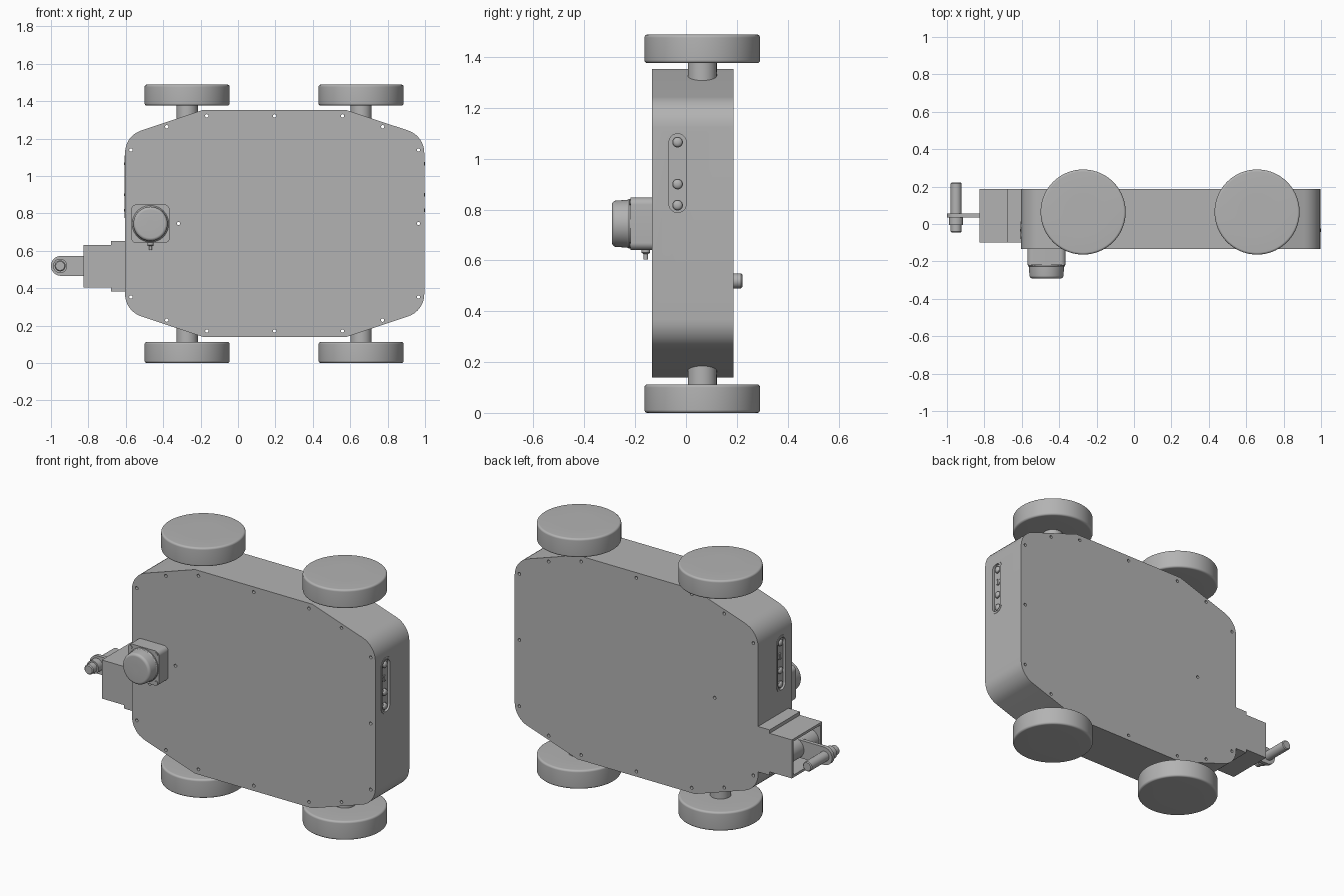
import bpy, bmesh, math
from mathutils import Vector, Matrix

cube = bpy.data.objects.get("Cube")
if cube:
    bpy.data.objects.remove(cube, do_unlink=True)

grey = bpy.data.materials.new("plain grey")
grey.use_nodes = True
grey.diffuse_color = (0.45, 0.45, 0.45, 1)
grey.node_tree.nodes["Principled BSDF"].inputs["Base Color"].default_value = (0.45, 0.45, 0.45, 1)

# How profile (u, v) and depth w map to x, y, z for each axis
PLACE = {"X": lambda u, v, w: (w, u, v),
         "Y": lambda u, v, w: (u, w, v),
         "Z": lambda u, v, w: (u, v, w)}


def finish(bm, name):
    bmesh.ops.recalc_face_normals(bm, faces=bm.faces)
    mesh = bpy.data.meshes.new(name)
    bm.to_mesh(mesh)
    bm.free()
    mesh.materials.append(grey)
    obj = bpy.data.objects.new(name, mesh)
    bpy.context.collection.objects.link(obj)
    return obj


def rounded(corners, steps=8):
    """Polygon from (u, v, radius) corners."""
    out = []
    for i, (u, v, r) in enumerate(corners):
        p = Vector((u, v))
        if r == 0:
            out.append(p)
            continue
        a = (Vector(corners[i - 1][:2]) - p).normalized()
        b = (Vector(corners[(i + 1) % len(corners)][:2]) - p).normalized()
        half = a.angle(b) / 2
        c = p + (a + b).normalized() * r / math.sin(half)
        s = p + a * r / math.tan(half) - c
        e = p + b * r / math.tan(half) - c
        turn = math.atan2(s.x * e.y - s.y * e.x, s.dot(e))
        for k in range(steps + 1):
            out.append(c + Matrix.Rotation(turn * k / steps, 2) @ s)
    return out


def rect(u, v, w, h, r=0):
    return rounded([(u - w / 2, v - h / 2, r), (u + w / 2, v - h / 2, r),
                    (u + w / 2, v + h / 2, r), (u - w / 2, v + h / 2, r)])


def circle(u, v, r, n=48):
    return [(u + r * math.cos(math.tau * i / n), v + r * math.sin(math.tau * i / n))
            for i in range(n)]


def add_prism(bm, pts, axis, lo, hi):
    rings = [[bm.verts.new(PLACE[axis](p[0], p[1], w)) for p in pts] for w in (lo, hi)]
    bm.faces.new(rings[0])
    bm.faces.new(rings[1])
    n = len(pts)
    for i in range(n):
        j = (i + 1) % n
        bm.faces.new((rings[0][i], rings[0][j], rings[1][j], rings[1][i]))


def prism(name, *parts):
    """Object made of one or more (points, axis, low, high) prisms."""
    bm = bmesh.new()
    for part in parts:
        add_prism(bm, *part)
    return finish(bm, name)


def lathe(name, profile, axis, u, v, n=64):
    """Spin (radius, depth) points around an axis through (u, v)."""
    bm = bmesh.new()
    rings = []
    for r, w in profile:
        rings.append([bm.verts.new(PLACE[axis](cu, cv, w)) for cu, cv in circle(u, v, r, n)])
    for a, b in zip(rings, rings[1:]):
        for i in range(n):
            j = (i + 1) % n
            bm.faces.new((a[i], a[j], b[j], b[i]))
    bm.faces.new(rings[0])
    bm.faces.new(rings[-1])
    return finish(bm, name)


def cut(obj, cutter):
    cutter.hide_render = True
    mod = obj.modifiers.new("cut", "BOOLEAN")
    mod.operation = "DIFFERENCE"
    mod.solver = "EXACT"
    mod.object = cutter
    bpy.context.view_layer.objects.active = obj
    bpy.ops.object.modifier_apply(modifier=mod.name)
    bpy.data.objects.remove(cutter, do_unlink=True)


# Main dimensions
MID_X, MID_Z = 0.196, 0.746
LEFT, RIGHT, FRONT, BACK = -0.604, 0.995, -0.133, 0.186
SLOT_Y, SLOT_Z = -0.033, 0.943

# Body shell
half_outline = [(0.8, -0.468, 0.125), (0.8, 0.468, 0.125), (0.385, 0.606, 0)]
corners = [(MID_X + u, MID_Z + v, r) for u, v, r in half_outline]
corners += [(MID_X - u, MID_Z + v, r) for u, v, r in reversed(half_outline)]
corners.insert(3, corners.pop(3))
corners = corners[:5] + [(MID_X - 0.8, MID_Z - 0.468, 0.125),
                         (MID_X - 0.385, MID_Z - 0.606, 0), (MID_X + 0.385, MID_Z - 0.606, 0)]
body = prism("body_shell", (rounded(corners), "Y", FRONT, BACK))

# Screw holes, mirrored around the outline
spots = [(MID_X, 0.575), (MID_X, -0.575), (0.965, 0), (-0.318, 0)]
spots = [(x, MID_Z + z) for x, z in spots]
for sx in (-1, 1):
    for sz in (-1, 1):
        for u, v in ((0.363, 0.575), (0.577, 0.517), (0.769, 0.393)):
            spots.append((MID_X + sx * u, MID_Z + sz * v))
cut(body, prism("hole_cutter", *[(circle(x, z, 0.009, 16), "Y", -1, 1) for x, z in spots]))

# Recessed button panels on both ends
panel = rect(SLOT_Y, SLOT_Z, 0.068, 0.31, 0.0339)
cut(body, prism("panel_cutter", (panel, "X", LEFT - 0.1, LEFT + 0.012),
                (panel, "X", RIGHT - 0.012, RIGHT + 0.1)))
for side, face, s in (("right", LEFT, -1), ("left", RIGHT, 1)):
    rim = prism(side + "_panel_rim",
                (rect(SLOT_Y, SLOT_Z, 0.094, 0.335, 0.0469), "X", face - s * 0.006, face + s * 0.003))
    cut(rim, prism("rim_cutter", (panel, "X", face - 0.1, face + 0.1)))
    for i, z in enumerate((1.065, 0.983, 0.9, 0.817)):
        base = face - s * 0.014
        if i == 1:
            prism(side + "_port", (circle(SLOT_Y, z, 0.02, 32), "X", base, base + s * 0.006),
                  (rect(SLOT_Y, z, 0.01, 0.034), "X", base, base + s * 0.01))
        else:
            dome = [(0.021, base), (0.021, base + s * 0.008)]
            dome += [(0.019 * math.cos(a * 0.19), base + s * (0.008 + 0.011 * math.sin(a * 0.19)))
                     for a in range(8)]
            lathe(side + "_button_" + str(i), dome, "X", SLOT_Y, z, 32)

# Wheels and axles
for x, end in ((-0.272, "right"), (0.658, "left")):
    for level, lo, hi, a, b in (("lower", 0, 0.112, 0.1, 0.32), ("upper", 1.376, 1.488, 1.17, 1.39)):
        tyre = rounded([(0.1, lo, 0), (0.2275, lo, 0.012), (0.2275, hi, 0.012), (0.1, hi, 0)])
        lathe(level + "_" + end + "_wheel", tyre, "Z", x, 0.064, 96)
        lathe(level + "_" + end + "_axle", [(0.057, a), (0.057, b)], "Z", x, 0.064)

# Scanner on the front: square base, round turret, cable plug
SX, SZ = -0.468, 0.744
prism("scanner_base", (rect(SX, SZ, 0.205, 0.206, 0.028), "Y", -0.218, FRONT + 0.01))
turret = [(0.098, -0.21), (0.098, -0.225), (0.094, -0.23)]
turret += [tuple(p) for p in rounded([(0.094, -0.23, 0), (0.09, -0.291, 0.016), (0.02, -0.291, 0)])[1:]]
lathe("scanner_turret", turret, "Y", SX, SZ)
for sx in (-1, 1):
    for sz in (-1, 1):
        lathe("scanner_screw", [(0.01, -0.21), (0.01, -0.222)], "Y",
              SX + sx * 0.084, SZ + sz * 0.084, 16)
lathe("cable_plug", [(0.017, 0.66), (0.017, 0.63), (0.009, 0.625), (0.009, 0.603)], "Z", SX, -0.158, 24)

# Hitch housing, open at its outer end
HZ, HY = 0.517, 0.0435
housing = prism("hitch_housing", (rect(HY, HZ, 0.285, 0.229), "X", -0.826, LEFT + 0.01))
cut(housing, prism("housing_cutter", (rect(HY, HZ, 0.255, 0.2), "X", -0.9, -0.69)))
prism("hitch_flange", (rect(HY, HZ, 0.285, 0.27), "X", -0.68, LEFT + 0.01))
lathe("hitch_roller", [(0.06, -0.086), (0.06, 0.173)], "Y", -0.755, HZ)

# Tow arm with its pin
prism("tow_arm", (rounded([(-0.74, 0.466, 0), (-0.74, 0.572, 0), (-1.0, 0.572, 0.0529),
                           (-1.0, 0.466, 0.0529)], 12), "Y", 0.035, 0.057))
lathe("tow_pin", [(0.024, -0.046), (0.029, -0.041), (0.029, 0.217), (0.024, 0.222)], "Y", -0.951, 0.519)
lathe("pin_collar", [(0.038, -0.005), (0.038, 0.037)], "Y", -0.951, 0.519)

# Smooth shading on curved surfaces, sharp elsewhere
bpy.ops.object.select_all(action="DESELECT")
for obj in bpy.context.collection.objects:
    if obj.type == "MESH":
        obj.select_set(True)
        bpy.context.view_layer.objects.active = obj
bpy.ops.object.shade_smooth_by_angle(angle=math.radians(16))
